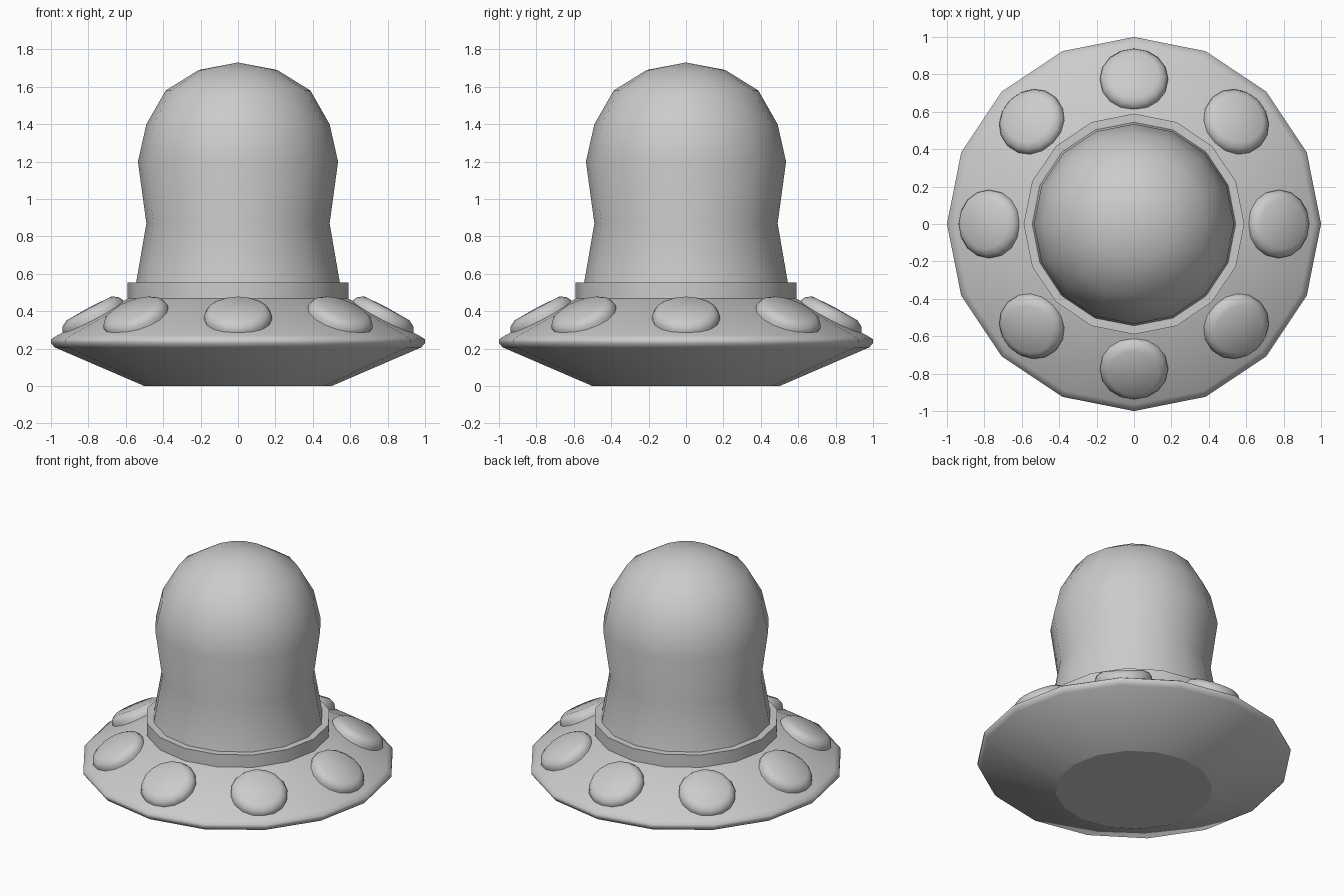
import bpy, bmesh
from math import sin, cos, pi, radians
from mathutils import Matrix

if "Cube" in bpy.data.objects:
    bpy.data.objects.remove(bpy.data.objects["Cube"])

SIDES = 16


def lathe(name, profile, angle, matrix=None):
    """Revolve (radius, z) points about z; radius 0 becomes a pole, open ends get capped."""
    bm = bmesh.new()
    rings = []
    for r, z in profile:
        if r == 0:
            rings.append([bm.verts.new((0, 0, z))] * SIDES)
        else:
            rings.append([bm.verts.new((r * cos(2 * pi * i / SIDES), r * sin(2 * pi * i / SIDES), z))
                          for i in range(SIDES)])
    for a, b in zip(rings, rings[1:]):
        for i in range(SIDES):
            j = (i + 1) % SIDES
            bm.faces.new(list(dict.fromkeys((a[i], a[j], b[j], b[i]))))
    for ring, (r, z) in ((rings[0][::-1], profile[0]), (rings[-1], profile[-1])):
        if r > 0:
            bm.faces.new(ring)
    bmesh.ops.recalc_face_normals(bm, faces=bm.faces)
    mesh = bpy.data.meshes.new(name)
    bm.to_mesh(mesh)
    bm.free()
    obj = bpy.data.objects.new(name, mesh)
    bpy.context.collection.objects.link(obj)
    if matrix:
        obj.matrix_world = matrix
    bpy.ops.object.select_all(action='DESELECT')
    obj.select_set(True)
    bpy.context.view_layer.objects.active = obj
    bpy.ops.object.shade_smooth_by_angle(angle=radians(angle))
    return obj


# Saucer hull with a rounded rim
hull = lathe("saucer_hull", [(0.5, 0), (0.98, 0.207), (1.0, 0.23), (1.0, 0.25),
                             (0.965, 0.272), (0.57, 0.478)], 65)
# Crisp edge around the flat underside
for e in hull.data.edges:
    if all(hull.data.vertices[v].co.z < 0.001 for v in e.vertices):
        e.use_edge_sharp = True

# Collar holding the canopy
lathe("collar", [(0.59, 0.465), (0.59, 0.555)], 30)

# Tall canopy dome, pinched at the waist
lathe("canopy", [(0.545, 0.55), (0.49, 0.87), (0.535, 1.2), (0.49, 1.4),
                 (0.387, 1.58), (0.21, 1.69), (0, 1.73)], 40)

# Eight raised lamps tilted to lie on the hull slope
for k in range(8):
    m = (Matrix.Rotation(k * pi / 4, 4, 'Z') @ Matrix.Translation((0.777, 0, 0.376))
         @ Matrix.Rotation(radians(28), 4, 'Y'))
    lathe(f"lamp_{k + 1}", [(0.18, -0.05), (0.182, 0.0), (0.168, 0.025), (0.135, 0.044), (0, 0.048)], 70, m)
